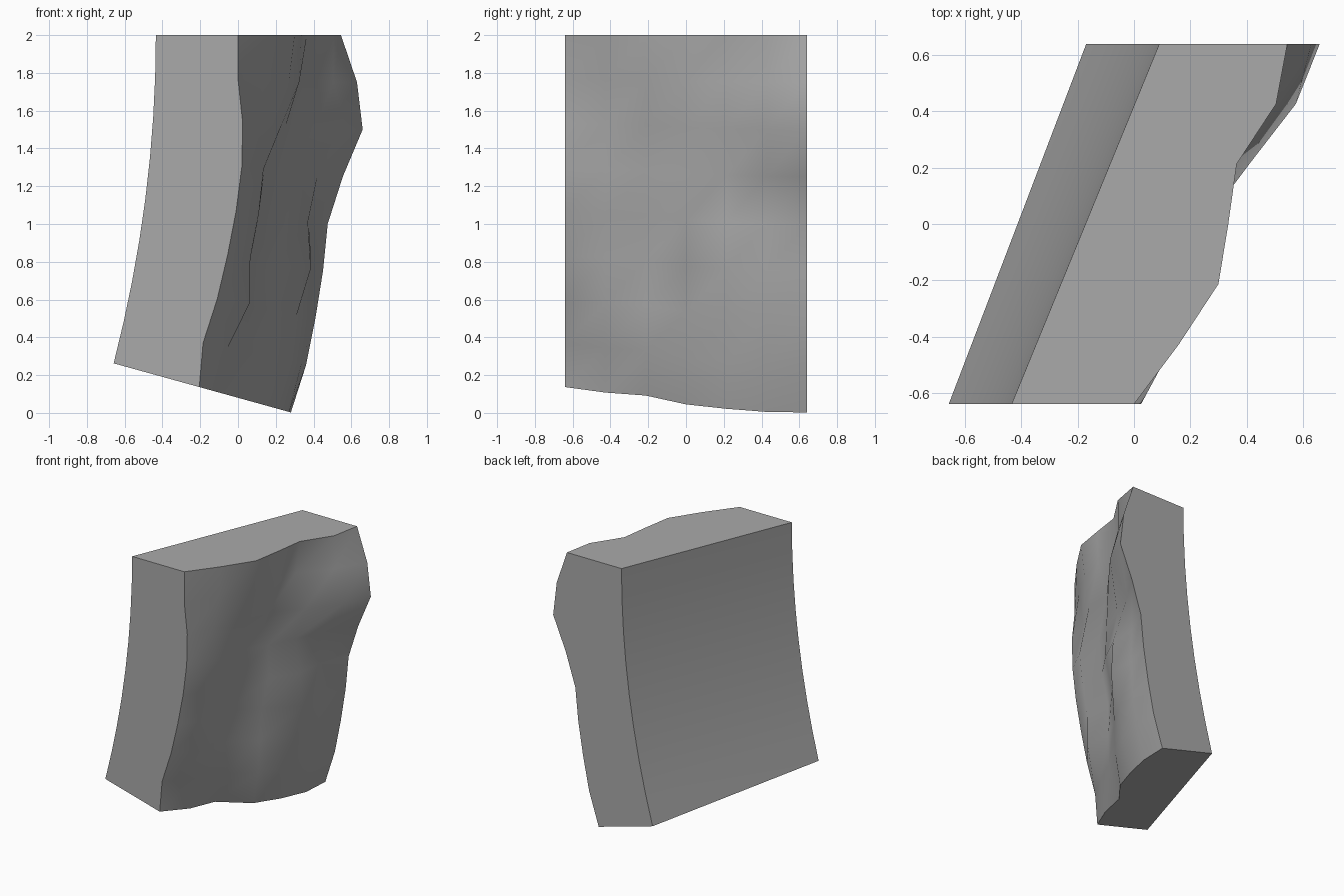
import bpy, bmesh

if "Cube" in bpy.data.objects:
    bpy.data.objects.remove(bpy.data.objects["Cube"])

# Front surface x positions: one row per column in y (front to back),
# nine heights per column listed from bottom to top
FRONT = [
    [-.205, -.185, -.11, -.055, -.01, .02, .025, .0, .0],
    [-.10, -.055, .062, .065, .11, .135, .10, .14, .16],
    [-.043, .05, .055, .055, .11, .14, .23, .27, .30],
    [.126, .17, .18, .20, .26, .25, .25, .325, .335],
    [.21, .285, .31, .385, .37, .33, .41, .33, .365],
    [.27, .335, .37, .385, .38, .42, .575, .505, .505],
    [.28, .36, .41, .45, .475, .555, .66, .63, .545],
]
COLS, ROWS = len(FRONT), len(FRONT[0])
HALF = 0.64


def bottom_z(x):
    return max(0.0, 0.08 - 0.277 * x)


def back_x(y, z):
    # sheared slab with a gently curved back
    return -0.1725 + 0.41 * y - 0.074 * (2 - z) ** 2


bm = bmesh.new()
front, back = [], []
for i, xs in enumerate(FRONT):
    y = -HALF + 2 * HALF * i / (COLS - 1)
    z0 = bottom_z(xs[0])
    front.append([bm.verts.new((x, y, z0 + (2 - z0) * j / (ROWS - 1)))
                  for j, x in enumerate(xs)])
    # find where the back curve meets the slanted underside
    zb = 0.2
    for _ in range(20):
        zb = bottom_z(back_x(y, zb))
    col = []
    for j in range(ROWS):
        z = zb + (2 - zb) * j / (ROWS - 1)
        col.append(bm.verts.new((back_x(y, z), y, z)))
    back.append(col)

group = {}


def face(verts, g):
    group[bm.faces.new(verts)] = g


# broken front and curved back
for i in range(COLS - 1):
    for j in range(ROWS - 1):
        for grid, g in ((front, 0), (back, 1)):
            face((grid[i][j], grid[i + 1][j], grid[i + 1][j + 1], grid[i][j + 1]), g)
# two ends
for i, g in ((0, 2), (COLS - 1, 3)):
    for j in range(ROWS - 1):
        face((front[i][j], front[i][j + 1], back[i][j + 1], back[i][j]), g)
# top and underside
for j, g in ((0, 4), (ROWS - 1, 5)):
    for i in range(COLS - 1):
        face((front[i][j], front[i + 1][j], back[i + 1][j], back[i][j]), g)

bmesh.ops.recalc_face_normals(bm, faces=bm.faces[:])
# smooth within each side, sharp between sides
for f in bm.faces:
    f.smooth = True
for e in bm.edges:
    e.smooth = len({group[f] for f in e.link_faces}) == 1

mesh = bpy.data.meshes.new("rock_slab")
bm.to_mesh(mesh)
bm.free()
stone = bpy.data.materials.new("grey stone")
stone.diffuse_color = (0.4, 0.4, 0.4, 1)
stone.use_nodes = True
stone.node_tree.nodes["Principled BSDF"].inputs["Base Color"].default_value = stone.diffuse_color
mesh.materials.append(stone)
bpy.context.collection.objects.link(bpy.data.objects.new("rock_slab", mesh))
